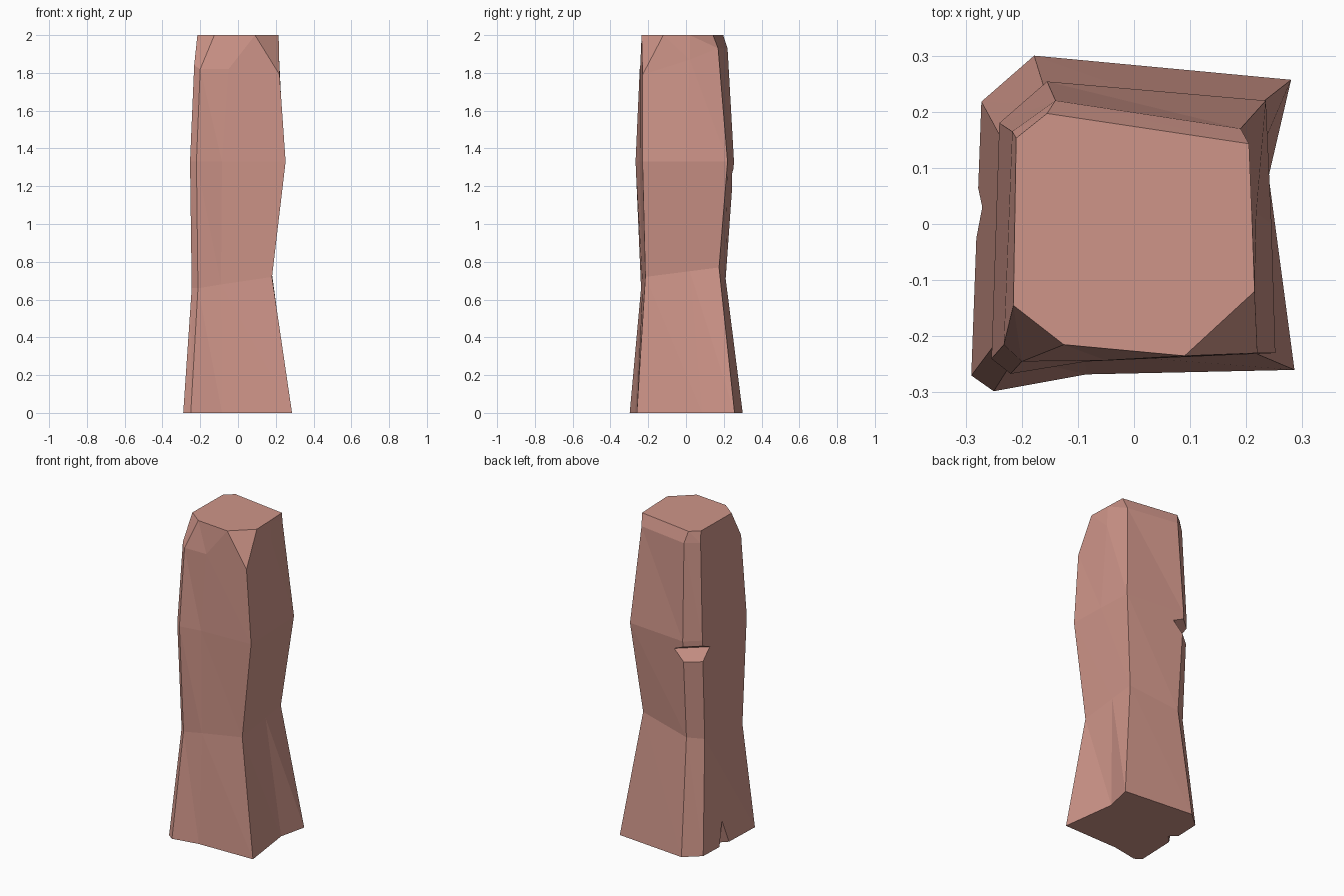
import bpy, bmesh
from mathutils import Vector

if "Cube" in bpy.data.objects:
    bpy.data.objects.remove(bpy.data.objects["Cube"])

# Horizontal sections of the stone, eight corners each, counter-clockwise
# from the left side of the front-left chamfer.
sections = [
    (0.00, [(-.29, -.27), (-.25, -.298), (-.085, -.268), (.286, -.26),
            (.24, .085), (.28, .257), (-.178, .30), (-.272, .218)]),
    (0.70, [(-.245, -.21), (-.212, -.238), (-.09, -.23), (.18, -.215),
            (.178, .02), (.175, .175), (-.15, .21), (-.235, .15)]),
    (1.33, [(-.254, -.24), (-.22, -.267), (-.085, -.245), (.252, -.23),
            (.245, 0), (.235, .22), (-.155, .254), (-.24, .18)]),
    (1.87, [(-.232, -.215), (-.20, -.245), (-.05, -.243), (.22, -.23),
            (.218, .02), (.19, .17), (-.14, .22), (-.217, .165)]),
    (2.00, [(-.215, -.145), (-.125, -.215), (.09, -.235), (.215, -.12),
            (.21, .02), (.205, .143), (-.155, .197), (-.21, .153)]),
]
# uneven heights along the worn shoulder and waist
heights = {1: [.66, .66, .68, .72, .75, .77, .71, .70],
           3: [1.84, 1.82, 1.82, 1.79, 1.87, 1.93, 1.93, 1.93]}


def new_object(name, bm):
    bmesh.ops.recalc_face_normals(bm, faces=bm.faces[:])
    mesh = bpy.data.meshes.new(name)
    bm.to_mesh(mesh)
    bm.free()
    ob = bpy.data.objects.new(name, mesh)
    bpy.context.collection.objects.link(ob)
    return ob


def hull(name, points):
    bm = bmesh.new()
    for p in points:
        bm.verts.new(p)
    bmesh.ops.convex_hull(bm, input=bm.verts[:])
    return new_object(name, bm)


# Pillar body lofted through the sections
bm = bmesh.new()
rings = []
for i, (z, pts) in enumerate(sections):
    zs = heights.get(i, [z] * 8)
    rings.append([bm.verts.new((x, y, h)) for (x, y), h in zip(pts, zs)])
for low, high in zip(rings, rings[1:]):
    for k in range(8):
        n = (k + 1) % 8
        bm.faces.new((low[k], low[n], high[k]))
        bm.faces.new((low[n], high[n], high[k]))
bm.faces.new(rings[0][::-1])
bm.faces.new(rings[-1])
pillar = new_object("stone_pillar", bm)

# Chip across the back-left edge
out = Vector((-.66, .75, 0))
along = Vector((.75, .66, 0))
mid = Vector((-.197, .215, 0))
edge_chip = []
for s in (-.2, .2):
    for depth, z in ((-.05, 1.265), (.06, 1.10), (.06, 1.33)):
        edge_chip.append(mid + along * s + out * depth + Vector((0, 0, z)))

# Chip at the foot of the left side
foot_chip = [(-.23, .02, -.02), (-.32, -.07, -.02), (-.32, .11, -.02),
             (-.27, .03, .15), (-.32, .03, .17)]

for name, pts in (("edge_chip", edge_chip), ("foot_chip", foot_chip)):
    cutter = hull(name, pts)
    cutter.hide_render = True
    mod = pillar.modifiers.new(name, 'BOOLEAN')
    mod.operation = 'DIFFERENCE'
    mod.solver = 'EXACT'
    mod.object = cutter

# Bake the chips and remove the cutters
deps = bpy.context.evaluated_depsgraph_get()
baked = bpy.data.meshes.new_from_object(pillar.evaluated_get(deps))
pillar.modifiers.clear()
pillar.data = baked
for name in ("edge_chip", "foot_chip"):
    bpy.data.objects.remove(bpy.data.objects[name])

# Pink stone
mat = bpy.data.materials.new("pink_stone")
mat.diffuse_color = (.62, .30, .25, 1)
mat.use_nodes = True
mat.node_tree.nodes["Principled BSDF"].inputs["Base Color"].default_value = mat.diffuse_color
pillar.data.materials.clear()
pillar.data.materials.append(mat)
